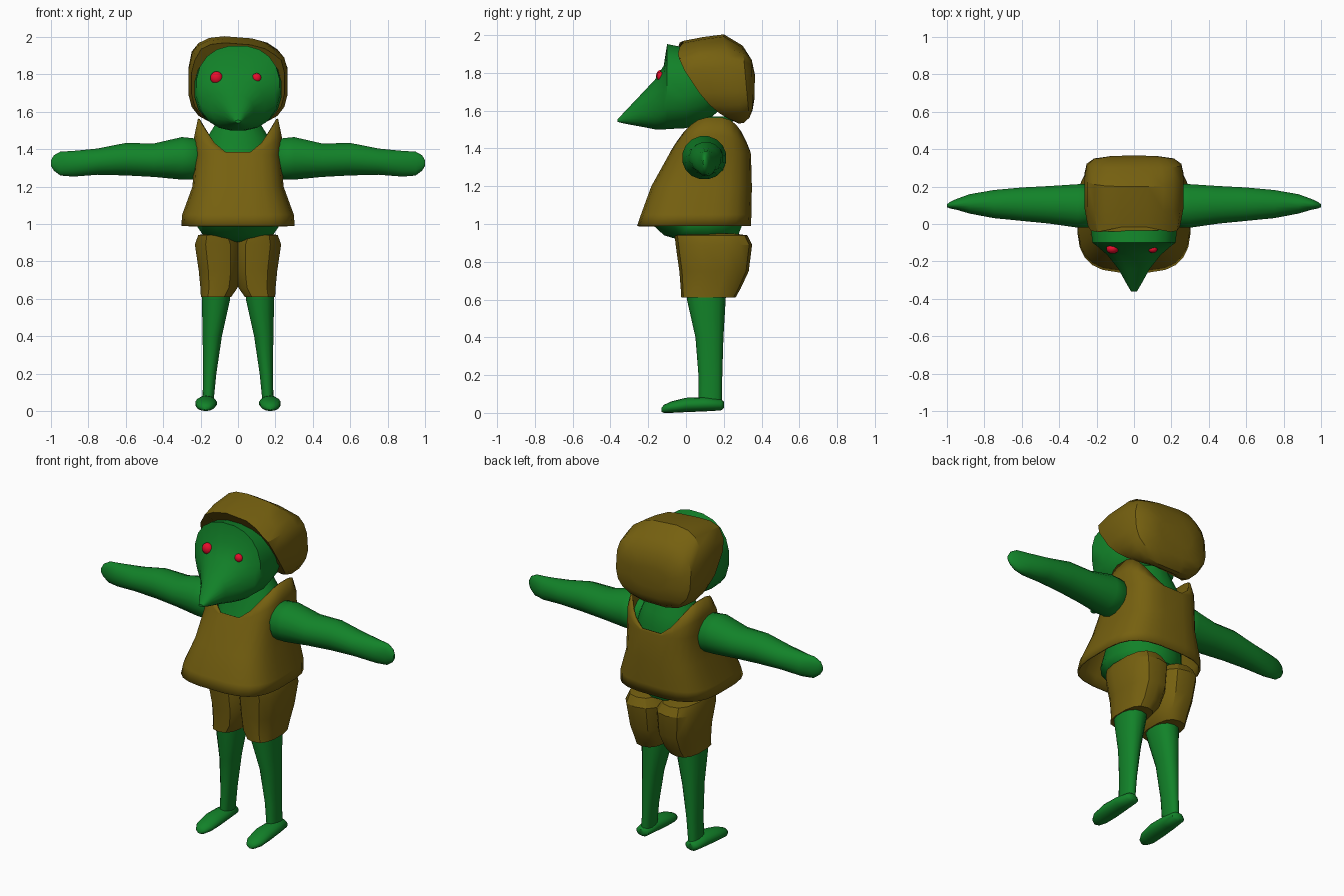
import bpy, bmesh, math
from mathutils import Vector

cube = bpy.data.objects.get("Cube")
if cube:
    bpy.data.objects.remove(cube)


def material(name, rgb):
    m = bpy.data.materials.new(name)
    m.use_nodes = True
    m.diffuse_color = (*rgb, 1)
    m.node_tree.nodes["Principled BSDF"].inputs["Base Color"].default_value = (*rgb, 1)
    return m


GREEN = material("green skin", (0.006, 0.225, 0.022))
BROWN = material("brown cloth", (0.18, 0.118, 0.005))
RED = material("red eye", (0.8, 0.004, 0.025))


def ring(center, u, v, n=16, p=2.0):
    """Superellipse loop with half axes u and v."""
    pts = []
    for i in range(n):
        a = 2 * math.pi * (i + 0.5) / n
        c, s = math.cos(a), math.sin(a)
        pts.append(Vector(center) + Vector(u) * math.copysign(abs(c) ** (2 / p), c)
                   + Vector(v) * math.copysign(abs(s) ** (2 / p), s))
    return pts


def slab(axis, pos, a0, a1, b0, b1, n=16, p=2.0):
    """Loop across one axis, fitted to the ranges on the two other axes."""
    i, j = [k for k in range(3) if k != axis]
    c, u, v = Vector(), Vector(), Vector()
    c[axis], c[i], c[j] = pos, (a0 + a1) / 2, (b0 + b1) / 2
    u[i], v[j] = (a1 - a0) / 2, (b1 - b0) / 2
    return ring(c, u, v, n, p)


def loft(name, rings, mat, side=1, caps=True, angle=40):
    bm = bmesh.new()
    loops = [[bm.verts.new((q.x * side, q.y, q.z)) for q in r] for r in rings]
    n = len(loops[0])
    for a, b in zip(loops, loops[1:]):
        for i in range(n):
            k = (i + 1) % n
            bm.faces.new((a[i], a[k], b[k], b[i]))
    if caps:
        bm.faces.new(loops[0])
        bm.faces.new(loops[-1])
    bmesh.ops.recalc_face_normals(bm, faces=bm.faces)
    me = bpy.data.meshes.new(name)
    bm.to_mesh(me)
    bm.free()
    ob = bpy.data.objects.new(name, me)
    bpy.context.collection.objects.link(ob)
    me.materials.append(mat)
    smooth(ob, angle)
    return ob


def smooth(ob, angle):
    bpy.ops.object.select_all(action='DESELECT')
    ob.select_set(True)
    bpy.context.view_layer.objects.active = ob
    bpy.ops.object.shade_smooth_by_angle(angle=math.radians(angle))


X, Y, Z = 0, 1, 2

# Torso and neck
torso = [(0.905, 0.1, 0.0, 0.2), (0.94, 0.19, -0.12, 0.28), (0.99, 0.225, -0.175, 0.3),
         (1.15, 0.21, -0.1, 0.29), (1.38, 0.2, -0.01, 0.3), (1.46, 0.17, 0.01, 0.28),
         (1.57, 0.1, 0.04, 0.24)]
loft("torso", [slab(Z, z, -w, w, y0, y1) for z, w, y0, y1 in torso], GREEN)

# Sleeveless shirt, scooped at the neck front and back
shirt = [(0.99, 0.305, -0.26, 0.345), (1.05, 0.3, -0.24, 0.348), (1.2, 0.245, -0.185, 0.35),
         (1.37, 0.232, -0.09, 0.345)]
rows = [slab(Z, z, -w, w, y0, y1, 24, 3.2) for z, w, y0, y1 in shirt]
collar = []
for low, high in zip(rows[-1], slab(Z, 1.565, -0.215, 0.215, 0.0, 0.3, 24, 3.2)):
    k = min(0.93, 1.5 * (1 - abs(high.x) / 0.215))
    collar.append(high.lerp(low, k))
mid = [a.lerp(b, 0.5) + Vector((0.012 * math.copysign(1, a.x), 0, 0))
       for a, b in zip(rows[-1], collar)]
ob = loft("shirt", rows + [mid, collar], BROWN, caps=False, angle=30)
wall = ob.modifiers.new("cloth", 'SOLIDIFY')
wall.thickness = 0.01

# Head with a long pointed snout
head = [(0.2, 1.62, 1.9, 0.17), (0.1, 1.535, 1.92, 0.22), (0.0, 1.505, 1.935, 0.235),
        (-0.1, 1.5, 1.955, 0.225), (-0.118, 1.498, 1.84, 0.2), (-0.165, 1.5, 1.765, 0.145),
        (-0.24, 1.515, 1.685, 0.085), (-0.32, 1.53, 1.6, 0.04), (-0.362, 1.54, 1.555, 0.015)]
loft("head", [slab(Y, y, -w, w, z0, z1, 20, 2.3) for y, z0, z1, w in head], GREEN)

# Eyes, one larger than the other
for name, x, y, r in (("right_eye", -0.115, -0.132, 0.034), ("left_eye", 0.1, -0.135, 0.025)):
    bpy.ops.mesh.primitive_uv_sphere_add(segments=14, ring_count=8, radius=r, location=(x, y, 1.782))
    eye = bpy.context.object
    eye.name = name
    eye.scale.y = 0.8
    eye.data.materials.append(RED)
    smooth(eye, 60)

# Boxy hood with a slanted rim bowed forward at the sides
hood = [((-0.01, 1.965), (0.27, 1.54), 0.25, 0.1), ((0.09, 1.985), (0.285, 1.53), 0.268, 0.07),
        ((0.2, 2.0), (0.305, 1.533), 0.268, 0.0), ((0.3, 1.94), (0.335, 1.56), 0.255, 0.0),
        ((0.348, 1.87), (0.352, 1.6), 0.215, 0.0), ((0.365, 1.79), (0.362, 1.66), 0.12, 0.0)]
rows = []
for top, low, w, bow in hood:
    t, b = Vector((0, *top)), Vector((0, *low))
    loop = ring((t + b) / 2, (w, 0, 0), (t - b) / 2, 20, 2.9)
    for q in loop:
        q.y -= bow * (abs(q.x) / w) ** 2
        q.z -= 0.08 * q.x * (q.z > 1.9)
    rows.append(loop)
loft("hood", rows, BROWN, angle=32)

arm = [(0.17, 0.04, 0.16, 1.28, 1.42), (0.235, -0.02, 0.215, 1.235, 1.46),
       (0.3, -0.022, 0.215, 1.235, 1.467), (0.45, 0.0, 0.205, 1.25, 1.432),
       (0.6, 0.015, 0.197, 1.258, 1.435), (0.75, 0.03, 0.183, 1.262, 1.405),
       (0.88, 0.055, 0.16, 1.252, 1.392), (0.95, 0.076, 0.134, 1.258, 1.388),
       (0.985, 0.083, 0.118, 1.285, 1.368), (1.0, 0.09, 0.105, 1.31, 1.34)]
shorts = [(0.95, 0.07, 0.17, 0.04, 0.25), (0.94, 0.01, 0.215, -0.06, 0.325),
          (0.89, -0.02, 0.233, -0.055, 0.35), (0.75, -0.015, 0.212, -0.035, 0.332),
          (0.66, 0.0, 0.203, -0.028, 0.29), (0.61, 0.035, 0.2, -0.025, 0.262)]
leg = [(0.68, 0.04, 0.195, 0.0, 0.215), (0.6, 0.04, 0.195, 0.005, 0.21),
       (0.4, 0.085, 0.19, 0.05, 0.198), (0.2, 0.115, 0.188, 0.066, 0.192),
       (0.05, 0.13, 0.19, 0.066, 0.19)]
foot = [(0.2, 0.15, 0.19, 0.025, 0.06), (0.185, 0.125, 0.21, 0.013, 0.072),
        (0.1, 0.118, 0.222, 0.008, 0.083), (0.0, 0.112, 0.23, 0.004, 0.08),
        (-0.08, 0.12, 0.226, 0.0, 0.06), (-0.118, 0.14, 0.205, 0.0, 0.042),
        (-0.13, 0.16, 0.185, 0.006, 0.025)]

# Paired limbs and shorts halves
for label, side in (("left", 1), ("right", -1)):
    loft(label + "_arm", [slab(X, *r) for r in arm], GREEN, side, angle=50)
    loft(label + "_shorts_half", [slab(Z, *r, 14, 2.6) for r in shorts], BROWN, side, angle=32)
    loft(label + "_leg", [slab(Z, *r, 14, 2.3) for r in leg], GREEN, side)
    loft(label + "_foot", [slab(Y, *r, 14) for r in foot], GREEN, side, angle=50)
